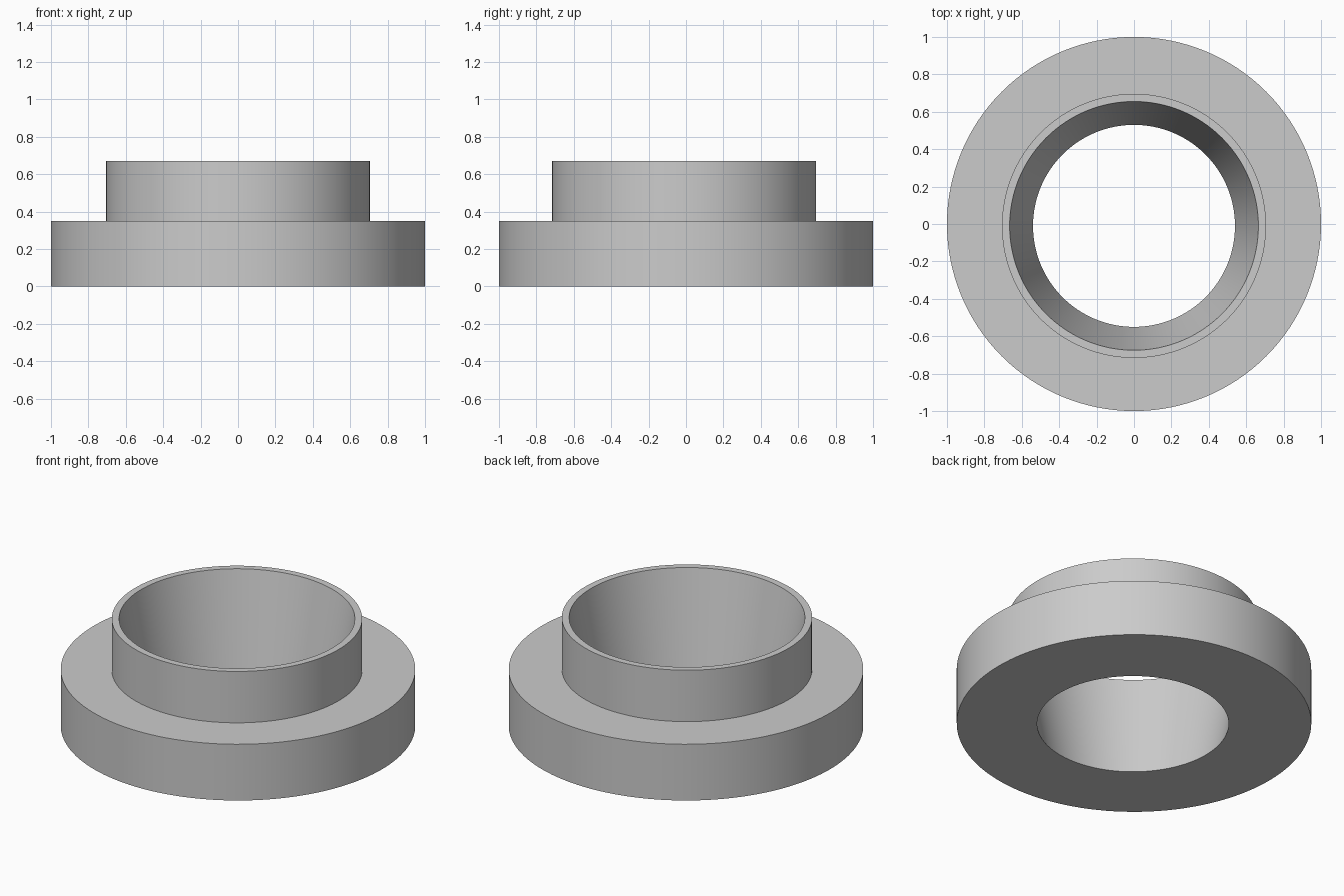
import bpy, bmesh, math

if "Cube" in bpy.data.objects:
    bpy.data.objects.remove(bpy.data.objects["Cube"])

SEGMENTS = 128
OFFSET = -0.01   # collar and bore sit slightly towards the front

# Closed section: radius, height, centre y
SECTION = [
    (1.00, 0.00, 0.0),       # flange outer wall
    (1.00, 0.35, 0.0),
    (0.706, 0.35, OFFSET),   # collar outer wall
    (0.706, 0.67, OFFSET),
    (0.665, 0.67, OFFSET),   # tapered bore
    (0.54, 0.00, OFFSET),
]

grey = bpy.data.materials.new("plain grey")
grey.diffuse_color = (0.6, 0.6, 0.6, 1)
grey.use_nodes = True
grey.node_tree.nodes["Principled BSDF"].inputs["Base Color"].default_value = grey.diffuse_color

bm = bmesh.new()


def ring(radius, z, cy):
    step = 2 * math.pi / SEGMENTS
    return [bm.verts.new((radius * math.cos(i * step), cy + radius * math.sin(i * step), z))
            for i in range(SEGMENTS)]


# Skin the rings into one closed flanged bushing
rings = [ring(*s) for s in SECTION]
for a, b in zip(rings, rings[1:] + rings[:1]):
    for i in range(SEGMENTS):
        j = (i + 1) % SEGMENTS
        bm.faces.new((a[i], a[j], b[j], b[i]))
bmesh.ops.recalc_face_normals(bm, faces=bm.faces)

mesh = bpy.data.meshes.new("flanged_bushing")
bm.to_mesh(mesh)
bm.free()
mesh.materials.append(grey)
bushing = bpy.data.objects.new("flanged_bushing", mesh)
bpy.context.collection.objects.link(bushing)

# Smooth round walls, crisp rims
bpy.context.view_layer.objects.active = bushing
bushing.select_set(True)
bpy.ops.object.shade_smooth_by_angle(angle=math.radians(30))
